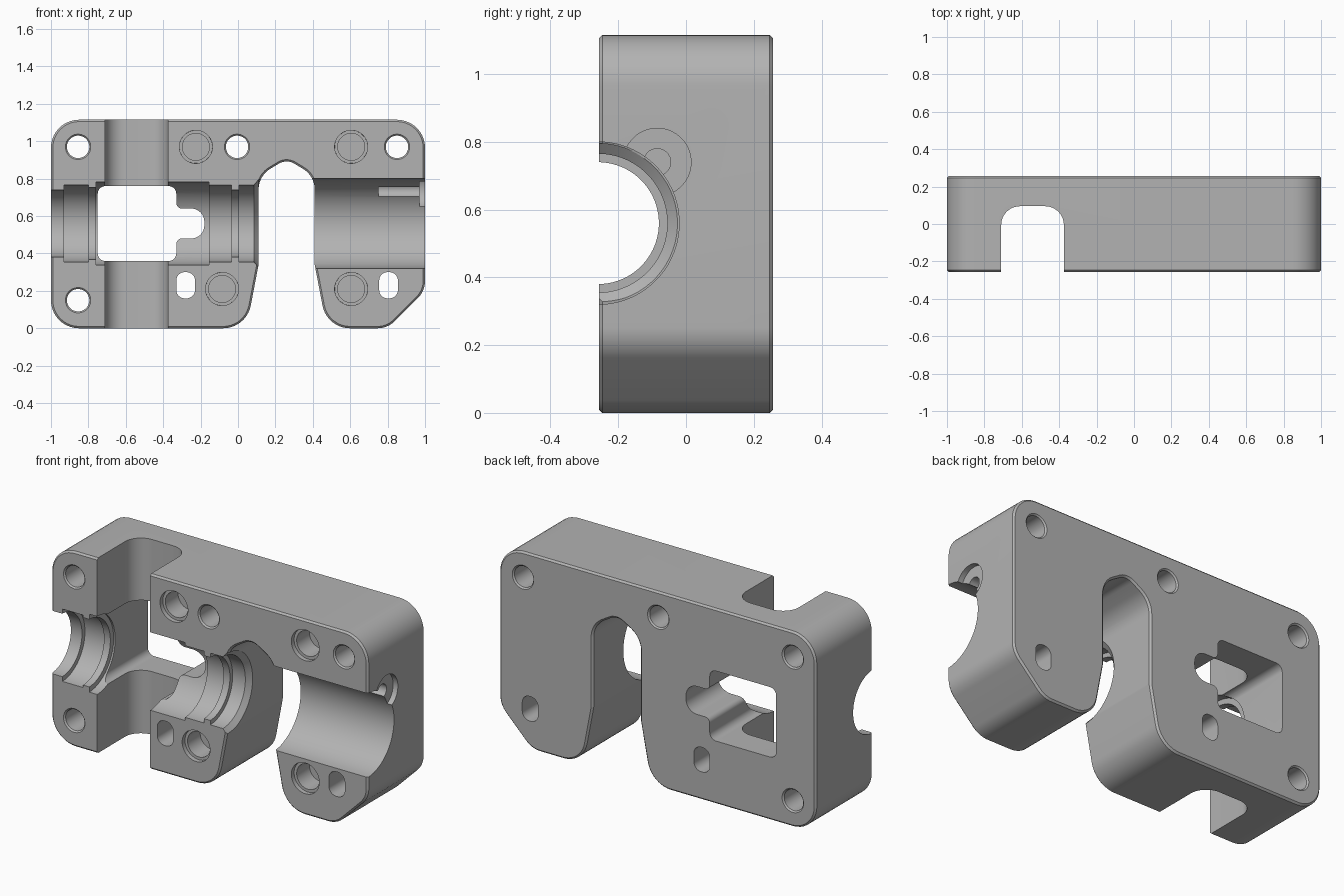
import bpy, bmesh, math
from mathutils import Vector

cube = bpy.data.objects.get("Cube")
if cube:
    bpy.data.objects.remove(cube, do_unlink=True)

FRONT, BACK, HEIGHT = -0.257, 0.257, 1.115
AXIS_Z = 0.56

grey = bpy.data.materials.new("plain grey")
grey.use_nodes = True
colour = (0.45, 0.45, 0.45, 1)
grey.diffuse_color = colour
grey.node_tree.nodes["Principled BSDF"].inputs["Base Color"].default_value = colour


def rounded(corners, steps=10):
    """Turn (a, b, radius) corners into a filleted 2D outline."""
    out = []
    for i, (a, b, r) in enumerate(corners):
        p = Vector((a, b))
        if r == 0:
            out.append(p)
            continue
        u = (Vector(corners[i - 1][:2]) - p).normalized()
        v = (Vector(corners[(i + 1) % len(corners)][:2]) - p).normalized()
        half = u.angle(v) / 2
        centre = p + (u + v).normalized() * r / math.sin(half)
        start = p + u * r / math.tan(half) - centre
        end = p + v * r / math.tan(half) - centre
        sweep = math.pi - 2 * half
        for k in range(steps + 1):
            t = k / steps
            out.append(centre + (start * math.sin((1 - t) * sweep)
                                 + end * math.sin(t * sweep)) / math.sin(sweep)
                       if abs(sweep - math.pi) > 0.01 else centre + start.lerp(end, t))
    return out


def finish(name, bm):
    bmesh.ops.recalc_face_normals(bm, faces=bm.faces)
    mesh = bpy.data.meshes.new(name)
    bm.to_mesh(mesh)
    bm.free()
    mesh.materials.append(grey)
    obj = bpy.data.objects.new(name, mesh)
    bpy.context.collection.objects.link(obj)
    return obj


def prism(name, outline, lo, hi, axis="y", edge=0):
    bm = bmesh.new()
    caps = []
    for t in (lo, hi):
        caps.append(bm.faces.new([bm.verts.new((a, t, b) if axis == "y" else (a, b, t))
                                  for a, b in outline]))
    low, high = (list(f.verts) for f in caps)
    n = len(low)
    for i in range(n):
        j = (i + 1) % n
        bm.faces.new((low[i], low[j], high[j], high[i]))
    bmesh.ops.recalc_face_normals(bm, faces=bm.faces)
    if edge:
        rim = [e for f in caps for e in f.edges]
        bmesh.ops.bevel(bm, geom=rim, offset=edge, segments=1, affect="EDGES")
    return finish(name, bm)


def turned(name, profile, centre, axis, sides=48):
    """Solid of revolution from (distance, radius) steps along x or y."""
    bm = bmesh.new()
    rings = []
    for t, r in profile:
        ring = []
        for k in range(sides):
            w = math.tau * (k + 0.5) / sides
            c, s = centre[0] + r * math.cos(w), centre[1] + r * math.sin(w)
            ring.append(bm.verts.new((t, c, s) if axis == "x" else (c, t, s)))
        rings.append(ring)
    for p, q in zip(rings, rings[1:]):
        for k in range(sides):
            j = (k + 1) % sides
            bm.faces.new((p[k], p[j], q[j], q[k]))
    bm.faces.new(rings[0])
    bm.faces.new(rings[-1])
    return finish(name, bm)


# Main block with the open slot between its two feet
block = prism("clamp_block", rounded([
    (-1, 0, .15), (.045, 0, .15), (.11, .34, .05), (.11, .815, .13),
    (.26, .905, .08), (.41, .815, .13), (.41, .34, .05), (.475, 0, .15),
    (.80, 0, .13), (1, .2, .13), (1, HEIGHT, .15), (-1, HEIGHT, .15)]),
    FRONT, BACK, edge=.01)
cutters = []

# Vertical channel across the front
cutters.append(prism("channel_cut", rounded([
    (-.71, -.4, 0), (-.375, -.4, 0), (-.375, .095, .1), (-.71, .095, .1)]),
    -.2, HEIGHT + .2, axis="z"))

# Window with a side notch
cutters.append(prism("window_cut", rounded([
    (-.75, .36, .04), (-.33, .36, .04), (-.33, .48, .03), (-.18, .48, .07),
    (-.18, .64, .07), (-.33, .64, .03), (-.33, .76, .04), (-.75, .76, .04)]),
    -.4, .4))

# Stepped half-round seats along the block
bore_line = (-.26, AXIS_Z)
for name, steps in (
        ("left_seat", [(-1.1, .18), (-.93, .18), (-.93, .207), (-.80, .207),
                       (-.80, .193), (-.76, .193), (-.76, .223), (-.6, .223)]),
        ("middle_seat", [(-.5, .223), (-.155, .223), (-.155, .205), (-.035, .205),
                         (-.035, .18), (.005, .18), (.005, .205), (.085, .205),
                         (.11, .235), (.2, .235)]),
        ("right_seat", [(.3, .24), (1.1, .24)])):
    cutters.append(turned(name, steps, bore_line, "x", 64))

# Side pocket and pin hole beside the right seat
cutters.append(turned("side_pocket", [(.97, .1), (1.1, .1)], (-.085, .74), "x"))
cutters.append(turned("pin_hole", [(.75, .04), (1.05, .04)], (-.085, .74), "x", 24))

# Round through holes with chamfered mouths
for x, z in ((-.855, .97), (-.005, .97), (.85, .97), (-.855, .15)):
    cutters.append(turned("through_hole", [
        (FRONT - .01, .078), (FRONT + .008, .06),
        (BACK - .008, .06), (BACK + .01, .078)], (x, z), "y", 32))

# Oblong through holes
for x in (-.28, .805):
    w, h = .05, .07
    cutters.append(prism("oblong_hole", rounded([
        (x - w, .23 - h, .045), (x + w, .23 - h, .045),
        (x + w, .23 + h, .045), (x - w, .23 + h, .045)]), -.4, .4))

# Blind recesses with a stepped rim
for x, z in ((-.225, .97), (.605, .97), (-.085, .21), (.605, .21)):
    cutters.append(turned("blind_recess", [
        (-.4, .09), (FRONT + .025, .088), (FRONT + .025, .072), (FRONT + .14, .072)],
        (x, z), "y", 32))

# Carve the block, then discard the cutters
bpy.ops.object.select_all(action="DESELECT")
block.select_set(True)
bpy.context.view_layer.objects.active = block
for cutter in cutters:
    cutter.hide_render = True
    mod = block.modifiers.new(cutter.name, "BOOLEAN")
    mod.operation = "DIFFERENCE"
    mod.solver = "EXACT"
    mod.object = cutter
    bpy.ops.object.modifier_apply(modifier=mod.name)
    bpy.data.objects.remove(cutter, do_unlink=True)

bpy.ops.object.shade_smooth_by_angle(angle=math.radians(25))
